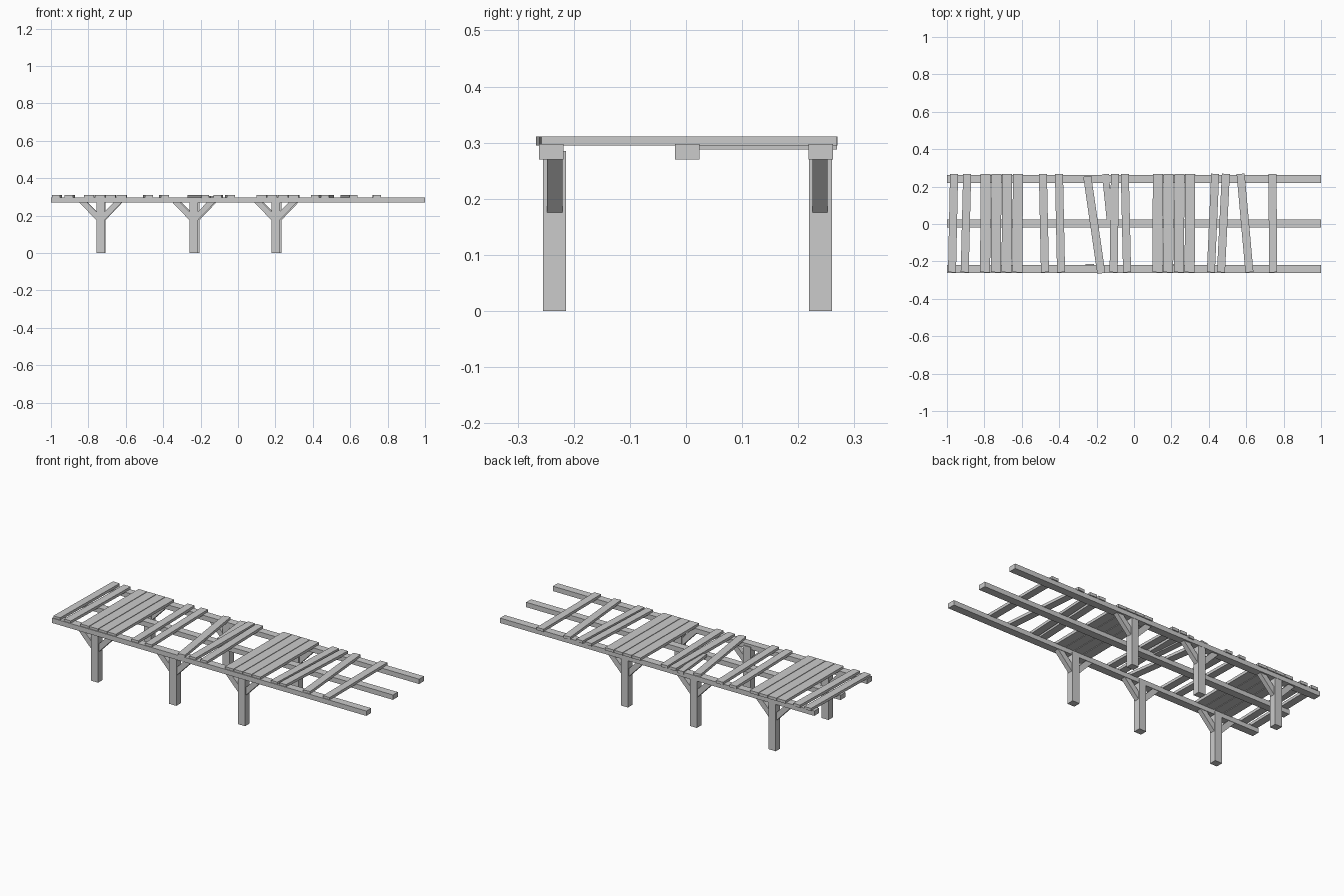
import bpy, bmesh
from math import atan2, hypot
from mathutils import Matrix, Vector

cube = bpy.data.objects.get("Cube")
if cube:
    bpy.data.objects.remove(cube, do_unlink=True)


def add_object(name, bm):
    bmesh.ops.recalc_face_normals(bm, faces=bm.faces)
    mesh = bpy.data.meshes.new(name)
    bm.to_mesh(mesh)
    bm.free()
    obj = bpy.data.objects.new(name, mesh)
    bpy.context.collection.objects.link(obj)
    return obj


def box(name, centre, size, turn=0.0):
    bm = bmesh.new()
    bmesh.ops.create_cube(bm, size=1.0)
    bmesh.ops.scale(bm, vec=size, verts=bm.verts)
    obj = add_object(name, bm)
    obj.matrix_world = Matrix.Translation(centre) @ Matrix.Rotation(turn, 4, "Z")
    return obj


def prism(name, profile, y, depth):
    """Extrude an x-z outline along y, centred on y."""
    bm = bmesh.new()
    face = bm.faces.new([bm.verts.new((x, y - depth / 2, z)) for x, z in profile])
    geom = bmesh.ops.extrude_face_region(bm, geom=[face])["geom"]
    moved = [v for v in geom if isinstance(v, bmesh.types.BMVert)]
    bmesh.ops.translate(bm, vec=(0, depth, 0), verts=moved)
    return add_object(name, bm)


def plank(name, x_front, x_back, width, y_front=-0.258, y_back=0.268, z=0.303):
    dx, dy = x_back - x_front, y_back - y_front
    centre = Vector(((x_front + x_back) / 2, (y_front + y_back) / 2, z))
    return box(name, centre, (width, hypot(dx, dy), 0.016), atan2(-dx, dy))


# Long beams under the deck
for side, y in (("front", -0.24), ("middle", 0.002), ("back", 0.24)):
    box(f"{side}_beam", (0, y, 0.284), (2.0, 0.044, 0.028))

# Posts, each with a pair of diagonal braces
BRACE = [(0.0, 0.175), (0.022, 0.175), (0.115, 0.272), (0.073, 0.272), (0.0, 0.198)]
POST_ROWS = (("front", -0.234, -0.234, (-0.735, -0.237, 0.201)),
             ("back", 0.24, 0.239, (-0.731, -0.229, 0.21)))
for side, y, brace_y, positions in POST_ROWS:
    for i, x in enumerate(positions, 1):
        box(f"{side}_post_{i}", (x, y, 0.1425), (0.045, 0.041, 0.285))
        for hand, sign in (("left", 1), ("right", -1)):
            outline = [(x + sign * px, pz) for px, pz in BRACE]
            prism(f"{side}_{hand}_brace_{i}", outline, brace_y, 0.027)

# Closely laid deck sections
for section, start in (("right", -0.796), ("left", 0.125)):
    for i in range(4):
        x = start + i * 0.0575
        plank(f"{section}_deck_plank_{i + 1}", x, x + 0.003, 0.054)

# Loose, uneven planks given by their front and back x
LOOSE = [(-0.973, -0.962), (-0.905, -0.892), (-0.476, -0.487), (-0.39, -0.401),
         (-0.109, -0.102), (-0.037, -0.049), (0.411, 0.434), (0.465, 0.491),
         (0.617, 0.57), (0.743, 0.741)]
for i, (x_front, x_back) in enumerate(LOOSE, 1):
    plank(f"loose_plank_{i}", x_front, x_back, 0.043)

# Slipped plank and broken half plank
plank("slipped_plank", -0.175, -0.25, 0.043, -0.264, 0.255)
plank("broken_plank", -0.128, -0.153, 0.036, 0.02, 0.267, 0.296)
